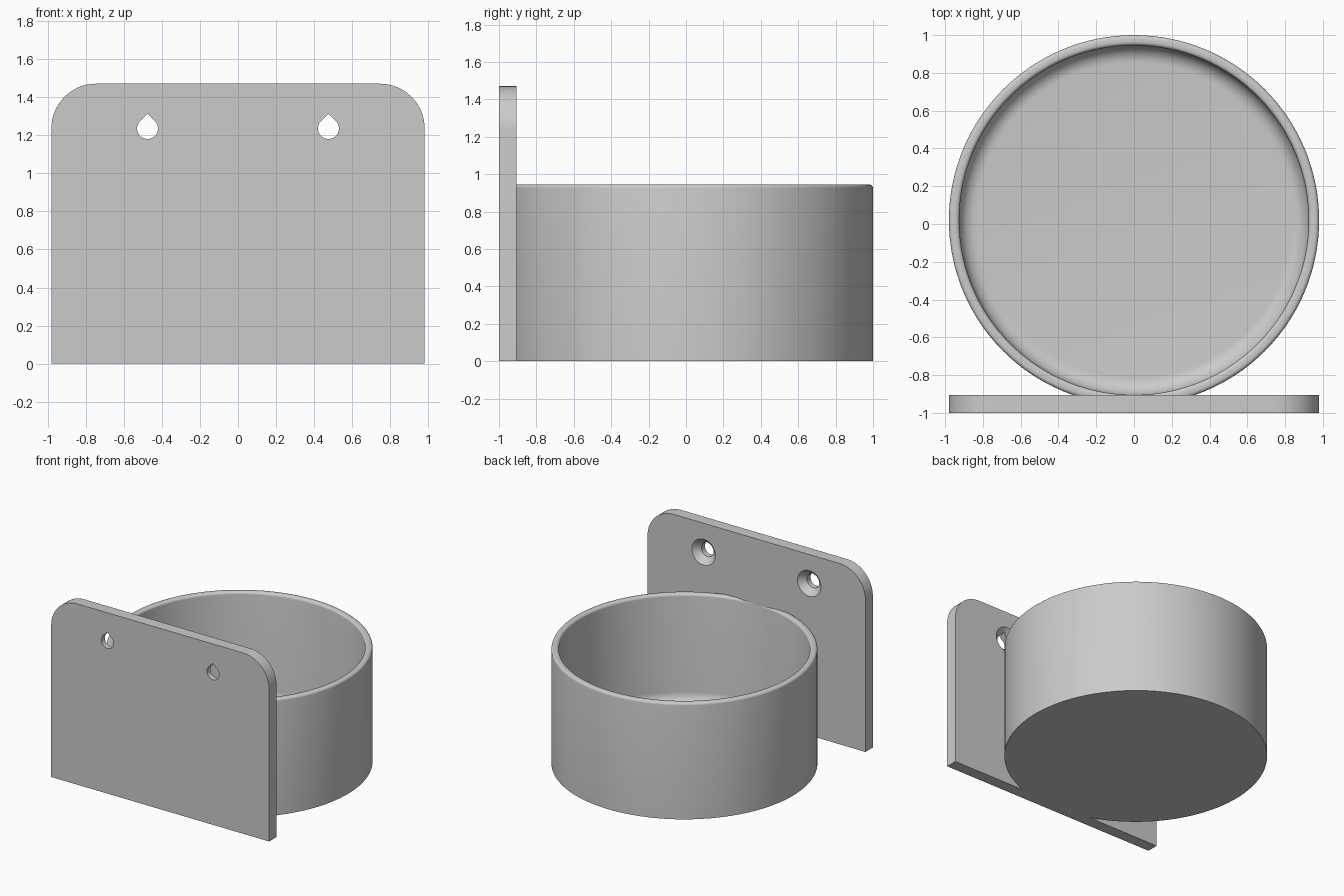
import bpy, bmesh
from math import pi, cos, sin, radians

if "Cube" in bpy.data.objects:
    bpy.data.objects.remove(bpy.data.objects["Cube"], do_unlink=True)

grey = bpy.data.materials.new("plain grey")
grey.use_nodes = True
grey.diffuse_color = (0.6, 0.6, 0.6, 1)
grey.node_tree.nodes["Principled BSDF"].inputs["Base Color"].default_value = (0.6, 0.6, 0.6, 1)

FRONT, BACK = -1.0, -0.905
HALF, TOP, CORNER = 0.98, 1.47, 0.235


def arc(cx, cz, r, a0, a1, n):
    """Points along an arc, angles in degrees."""
    angles = [radians(a0 + (a1 - a0) * i / n) for i in range(n + 1)]
    return [(cx + r * cos(a), cz + r * sin(a)) for a in angles]


def make_object(name, bm):
    bmesh.ops.recalc_face_normals(bm, faces=bm.faces)
    mesh = bpy.data.meshes.new(name)
    bm.to_mesh(mesh)
    bm.free()
    mesh.materials.append(grey)
    obj = bpy.data.objects.new(name, mesh)
    bpy.context.collection.objects.link(obj)
    return obj


def loft(name, rings):
    """Closed solid through (y, outline) rings with equal point counts."""
    bm = bmesh.new()
    loops = [[bm.verts.new((x, y, z)) for x, z in pts] for y, pts in rings]
    n = len(loops[0])
    for a, b in zip(loops, loops[1:]):
        for i in range(n):
            j = (i + 1) % n
            bm.faces.new((a[i], a[j], b[j], b[i]))
    bm.faces.new(loops[0])
    bm.faces.new(loops[-1])
    return make_object(name, bm)


def activate(obj):
    bpy.ops.object.select_all(action="DESELECT")
    obj.select_set(True)
    bpy.context.view_layer.objects.active = obj


def cut(obj, cutter):
    activate(obj)
    mod = obj.modifiers.new("cut", "BOOLEAN")
    mod.operation, mod.solver, mod.object = "DIFFERENCE", "EXACT", cutter
    bpy.ops.object.modifier_apply(modifier=mod.name)
    bpy.data.objects.remove(cutter, do_unlink=True)


# Wall plate with rounded upper corners
outline = [(-HALF, 0), (HALF, 0)]
outline += arc(HALF - CORNER, TOP - CORNER, CORNER, 0, 90, 16)
outline += arc(CORNER - HALF, TOP - CORNER, CORNER, 90, 180, 16)
plate = loft("wall_plate", [(FRONT, outline), (BACK, outline)])

# Teardrop screw holes with round countersinks on the cup side
for x in (-0.475, 0.475):
    z, r = 1.235, 0.055
    drop = arc(x, z, r, 135, 405, 36) + [(x, z + r * 2 ** 0.5)]
    cut(plate, loft("hole_cutter", [(FRONT - 0.05, drop), (BACK + 0.05, drop)]))
    cone = [(y, arc(x, z, rad, 0, 352.5, 47))
            for y, rad in ((-0.955, r), (BACK, 0.105), (BACK + 0.02, 0.125))]
    cut(plate, loft("countersink_cutter", cone))

# Round cup: lathe profile of outer wall, rounded rim, inner wall, filleted floor
R_OUT, R_IN, H, FLOOR, FILLET, RIM = 0.98, 0.925, 0.945, 0.06, 0.09, 0.02
profile = [(0, 0), (R_OUT, 0)]
profile += arc(R_OUT - RIM, H - RIM, RIM, 0, 90, 5)
profile += arc(R_IN + RIM, H - RIM, RIM, 90, 180, 5)
profile += arc(R_IN - FILLET, FLOOR + FILLET, FILLET, 0, -90, 8)
profile += [(0, FLOOR)]
bm = bmesh.new()
verts = [bm.verts.new((r, 0, z)) for r, z in profile]
edges = [bm.edges.new(pair) for pair in zip(verts, verts[1:])]
bmesh.ops.spin(bm, geom=verts + edges, cent=(0, 0, 0), axis=(0, 0, 1),
               angle=2 * pi, steps=128)
bmesh.ops.remove_doubles(bm, verts=bm.verts, dist=0.0001)
cup = make_object("round_cup", bm)
cup.location.y = 0.02

for obj in (plate, cup):
    activate(obj)
    bpy.ops.object.shade_smooth_by_angle(angle=radians(30))
